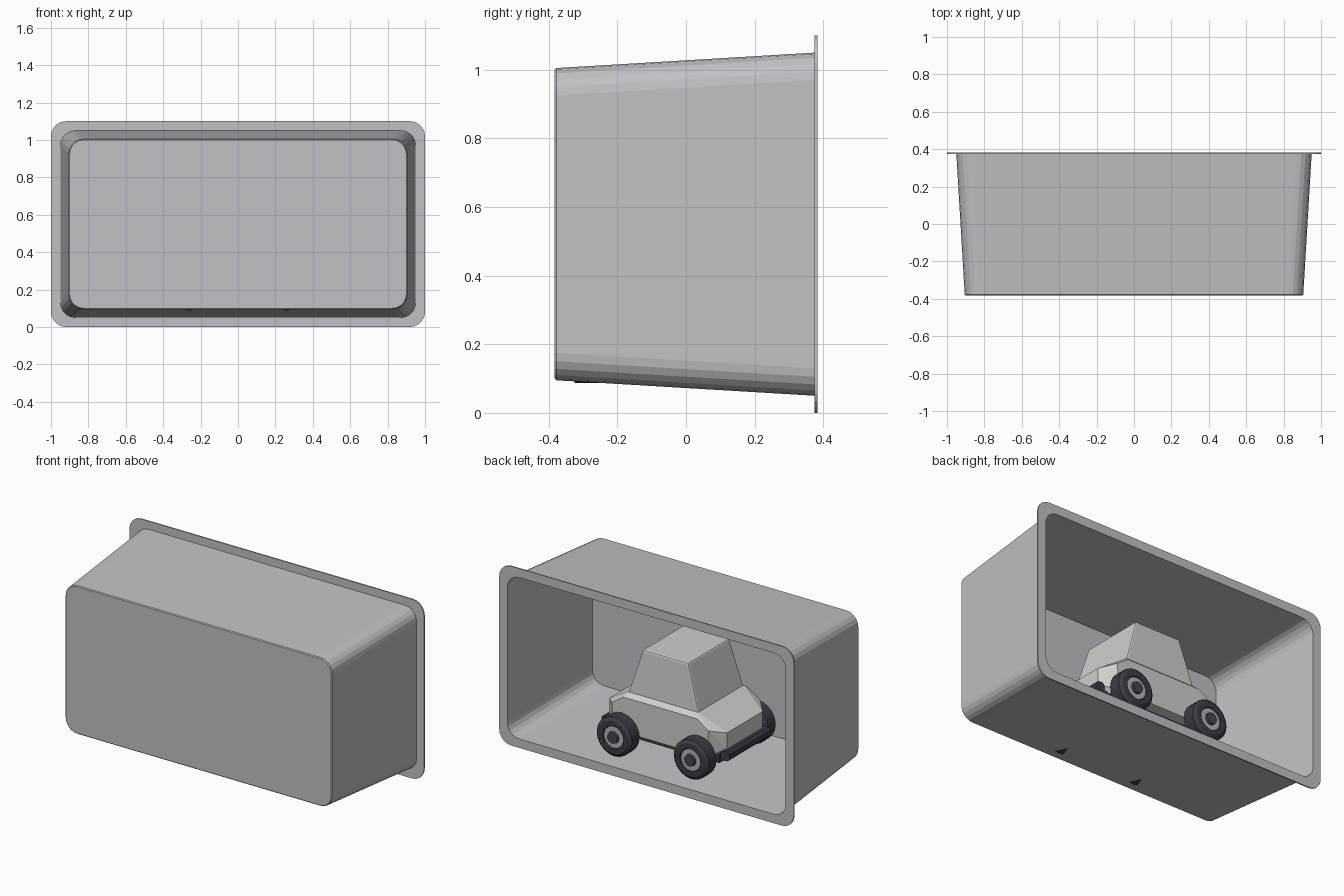
import bpy, bmesh, math
from mathutils import Vector

if "Cube" in bpy.data.objects:
    bpy.data.objects.remove(bpy.data.objects["Cube"])


def material(name, rgb):
    m = bpy.data.materials.new(name)
    m.diffuse_color = (*rgb, 1)
    m.use_nodes = True
    m.node_tree.nodes["Principled BSDF"].inputs["Base Color"].default_value = m.diffuse_color
    return m


SHELL = material("shell grey", (0.53, 0.535, 0.56))
PAINT = material("body light grey", (0.62, 0.62, 0.61))
RUBBER = material("dark rubber", (0.045, 0.045, 0.06))
HUB = material("hub grey", (0.45, 0.45, 0.45))
CAP = material("cap dark grey", (0.06, 0.063, 0.07))


def finish(name, bm, mats, smooth=None):
    bmesh.ops.recalc_face_normals(bm, faces=bm.faces)
    mesh = bpy.data.meshes.new(name)
    bm.to_mesh(mesh)
    bm.free()
    for m in mats:
        mesh.materials.append(m)
    ob = bpy.data.objects.new(name, mesh)
    bpy.context.collection.objects.link(ob)
    if smooth:
        bpy.ops.object.select_all(action='DESELECT')
        ob.select_set(True)
        bpy.context.view_layer.objects.active = ob
        bpy.ops.object.shade_smooth_by_angle(angle=math.radians(smooth))
    return ob


def bridge(bm, a, b):
    n = len(a)
    return [bm.faces.new((a[i], a[(i + 1) % n], b[(i + 1) % n], b[i])) for i in range(n)]


def rounded_ring(bm, hx, hz, y, r, seg=5):
    """Rounded rectangle in the xz plane, centred on z = 0.55."""
    ring = []
    for k, (sx, sz) in enumerate(((1, 1), (-1, 1), (-1, -1), (1, -1))):
        for i in range(seg + 1):
            t = math.pi / 2 * (k + i / seg)
            ring.append(bm.verts.new((sx * (hx - r) + r * math.cos(t), y,
                                      0.55 + sz * (hz - r) + r * math.sin(t))))
    return ring


def mirrored_hull(name, points, mat, bevel=0):
    """Convex solid from points mirrored in x and y."""
    bm = bmesh.new()
    for x, y, z in points:
        for sx in (1, -1):
            for sy in (1, -1):
                bm.verts.new((sx * x, sy * y, z))
    bmesh.ops.convex_hull(bm, input=bm.verts)
    bmesh.ops.dissolve_limit(bm, angle_limit=0.02, verts=bm.verts, edges=bm.edges)
    if bevel:
        bmesh.ops.bevel(bm, geom=list(bm.edges), offset=bevel, segments=2,
                        profile=0.5, affect='EDGES')
    return finish(name, bm, [mat])


def lathe(name, centre, side, profile, mats, seg=20):
    """Revolve (radius, offset, material) points about the y axis."""
    bm = bmesh.new()
    c = Vector(centre)
    rings = []
    for r, o, _ in profile:
        rings.append([bm.verts.new(c + Vector((r * math.cos(2 * math.pi * i / seg), side * o,
                                               r * math.sin(2 * math.pi * i / seg))))
                      for i in range(seg)])
    bm.faces.new(rings[0]).material_index = profile[0][2]
    for a, b, p in zip(rings, rings[1:], profile[1:]):
        for f in bridge(bm, a, b):
            f.material_index = p[2]
    bm.faces.new(rings[-1]).material_index = profile[-1][2]
    return finish(name, bm, mats, 30)


# Display case: one thin closed skin, open at the back with a flat flange
bm = bmesh.new()
rings = [rounded_ring(bm, *p) for p in (
    (0.898, 0.448, -0.377, 0.075),
    (0.945, 0.495, 0.383, 0.08),
    (1.0, 0.55, 0.383, 0.08),
    (1.0, 0.55, 0.375, 0.08),
    (0.95, 0.50, 0.375, 0.08),
    (0.905, 0.455, -0.378, 0.08),
    (0.90, 0.45, -0.383, 0.075))]
bm.faces.new(rings[0])
for a, b in zip(rings, rings[1:]):
    bridge(bm, a, b)
bm.faces.new(rings[-1])
finish("display_case", bm, [SHELL])

# Lower car body with sloping bonnet and clipped corners
mirrored_hull("car_body", [
    (0.24, 0.22, 0.45), (0.25, 0.25, 0.425), (0.33, 0.25, 0.372), (0.40, 0.172, 0.35),
    (0.40, 0.172, 0.25), (0.36, 0.15, 0.20), (0.31, 0.25, 0.21)], PAINT)

# Tapered cabin
mirrored_hull("cabin", [(0.24, 0.22, 0.44), (0.155, 0.20, 0.722)], PAINT, 0.01)

# Chassis and bumpers
mirrored_hull("chassis", [(0.36, 0.19, 0.16), (0.36, 0.19, 0.215)], RUBBER)
for label, s in (("front", -1), ("rear", 1)):
    bar = mirrored_hull(label + "_bumper", [
        (0.03, 0.20, 0.205), (0.03, 0.20, 0.235), (0.015, 0.20, 0.25), (0.015, 0.20, 0.19)], RUBBER)
    bar.location.x = s * 0.405

# Wheels: tyre, hub ring and protruding cap; axles
WHEEL = [(0.07, -0.05, 0), (0.10, -0.05, 0), (0.12, -0.036, 0), (0.12, 0.036, 0),
         (0.10, 0.05, 0), (0.07, 0.05, 0), (0.066, 0.043, 0), (0.036, 0.043, 1),
         (0.034, 0.058, 2)]
for end, x in (("front", -0.263), ("rear", 0.26)):
    lathe(end + "_axle", (x, 0, 0.207), 1, [(0.025, -0.25, 0), (0.025, 0.25, 0)], [RUBBER], 12)
    for flank, s in (("left", -1), ("right", 1)):
        lathe(f"{end}_{flank}_wheel", (x, s * 0.287, 0.207), s, WHEEL, [RUBBER, HUB, CAP])
